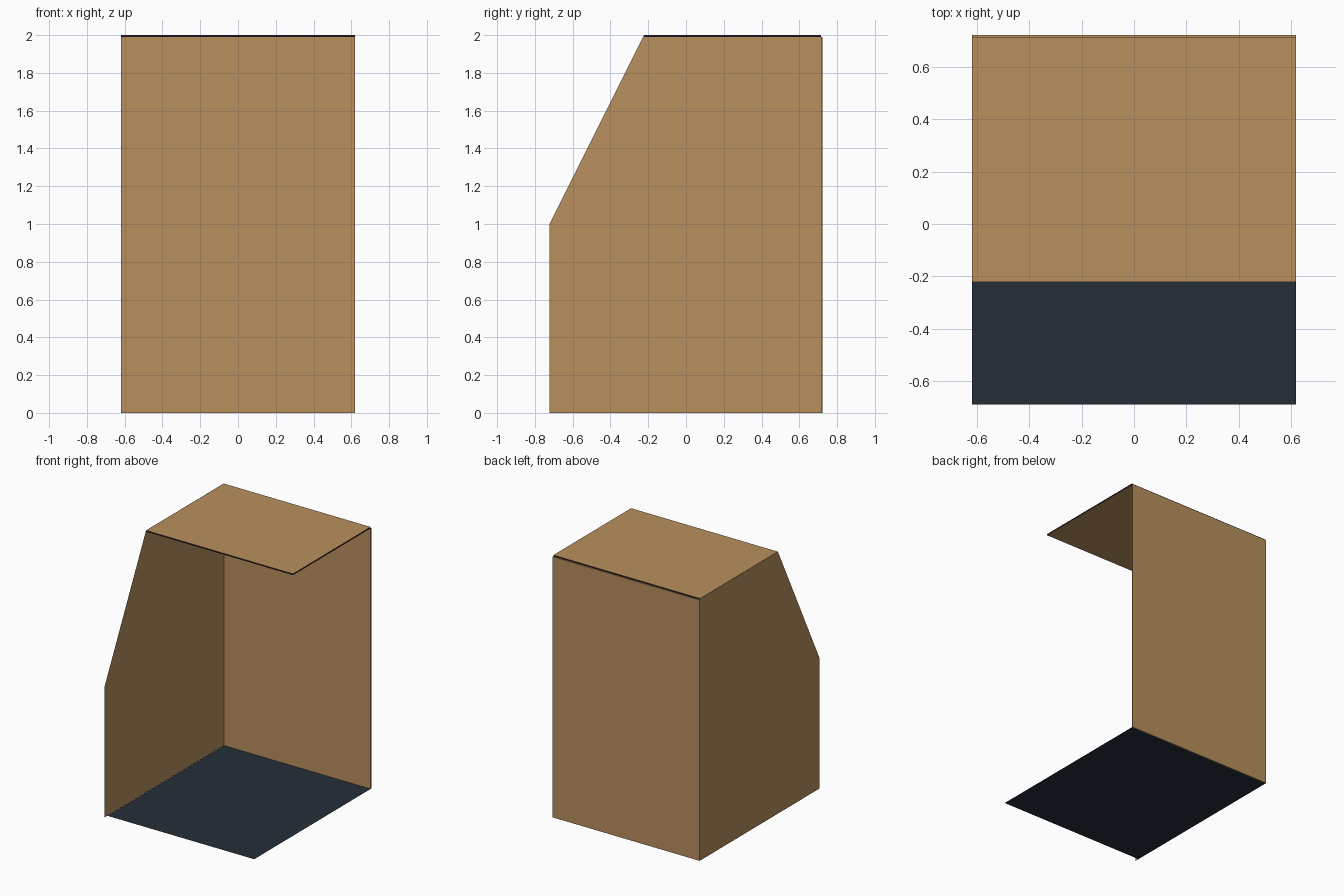
import bpy
import bmesh

if "Cube" in bpy.data.objects:
    bpy.data.objects.remove(bpy.data.objects["Cube"])


def material(name, colour):
    m = bpy.data.materials.new(name)
    m.diffuse_color = (*colour, 1)
    m.use_nodes = True
    m.node_tree.nodes["Principled BSDF"].inputs["Base Color"].default_value = m.diffuse_color
    return m


TAN = material("tan board", (0.479, 0.279, 0.112))
DARK = material("dark slate", (0.018, 0.027, 0.038))
MAROON = material("dark maroon edge", (0.035, 0.012, 0.022))

HALF_W, HALF_D, TOP = 0.62, 0.722, 2.0
BACK_INNER, PLATE_BOTTOM = 0.715, 1.99


def finish(name, bm, *mats):
    me = bpy.data.meshes.new(name)
    bm.to_mesh(me)
    bm.free()
    for m in mats:
        me.materials.append(m)
    ob = bpy.data.objects.new(name, me)
    bpy.context.collection.objects.link(ob)
    return ob


def sheet(name, points, mat):
    """Single flat panel from its outline."""
    bm = bmesh.new()
    bm.faces.new([bm.verts.new(p) for p in points])
    return finish(name, bm, mat)


def board(name, lo, hi, *mats, edge_rule=None):
    """Box between two corners; edge_rule picks faces for the second colour."""
    bm = bmesh.new()
    bmesh.ops.create_cube(bm, size=1)
    for v in bm.verts:
        v.co = [lo[i] if v.co[i] < 0 else hi[i] for i in range(3)]
    bm.normal_update()
    if edge_rule:
        for f in bm.faces:
            f.material_index = int(edge_rule(f.normal))
    return finish(name, bm, *mats)


# Floor, stopping just short of the side wall's front edge
sheet("floor", [(-HALF_W, -0.69, 0), (HALF_W, -0.69, 0),
                (HALF_W, BACK_INNER, 0), (-HALF_W, BACK_INNER, 0)], DARK)

# Left wall with sloping front; the right side stays open
profile = [(HALF_D, 0), (HALF_D, PLATE_BOTTOM), (BACK_INNER, PLATE_BOTTOM),
           (BACK_INNER, TOP), (-0.222, TOP), (-HALF_D, 1.0), (-HALF_D, 0)]
sheet("left_wall", [(-HALF_W - 0.001, y, z) for y, z in reversed(profile)], TAN)

# Back wall
board("back_wall", (-HALF_W, BACK_INNER, 0), (HALF_W, HALF_D, PLATE_BOTTOM), TAN)

# Roof panel with dark rim
board("roof_panel", (-HALF_W, -0.222, PLATE_BOTTOM), (HALF_W, BACK_INNER, TOP),
      TAN, MAROON, edge_rule=lambda n: abs(n.z) < 0.5)
